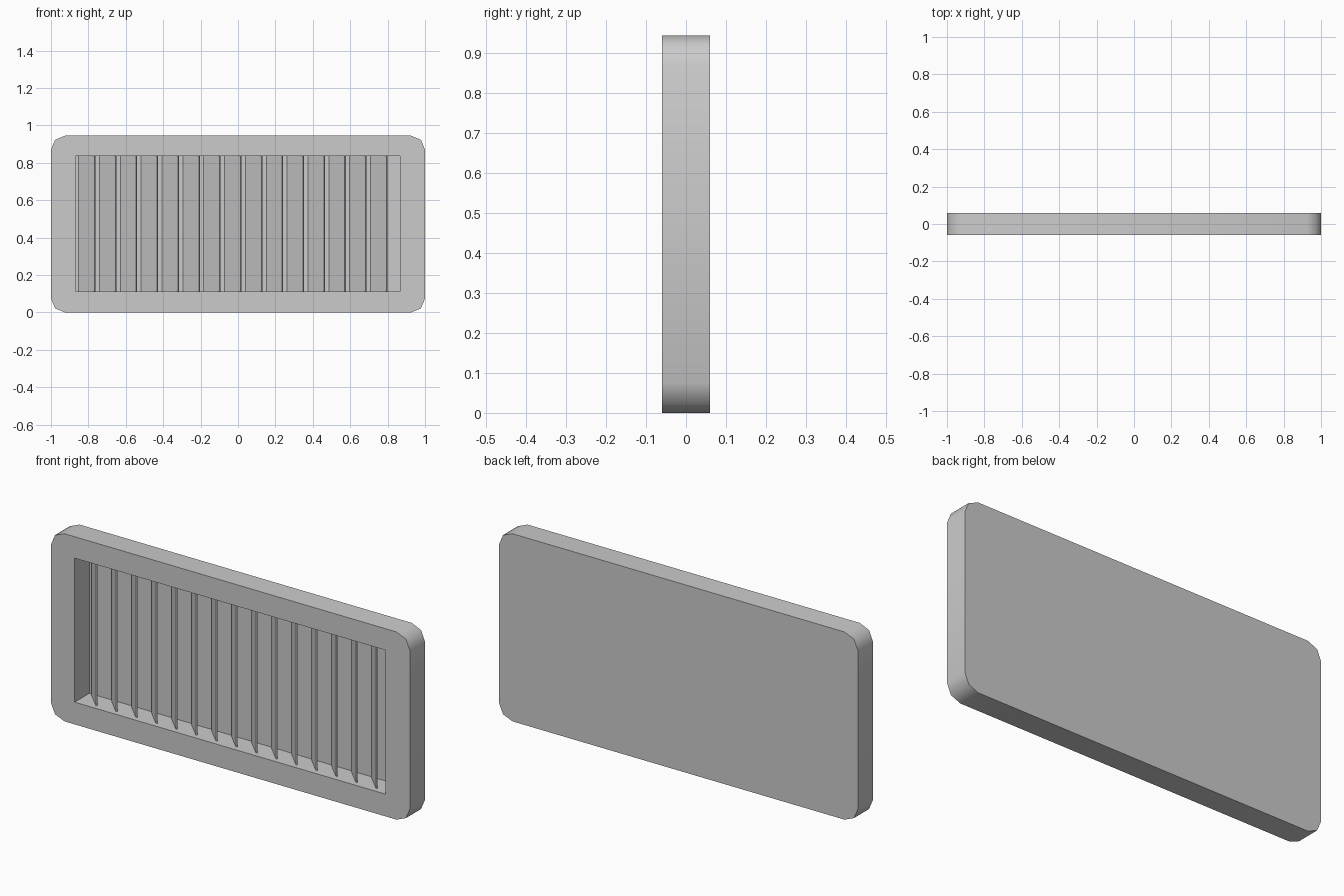
import bpy, bmesh
from math import cos, sin, pi, radians

if "Cube" in bpy.data.objects:
    bpy.data.objects.remove(bpy.data.objects["Cube"])

W, H, D = 1.0, 0.945, 0.06           # half width, height, half depth
X0, X1, Z0, Z1 = -0.868, 0.865, 0.112, 0.837   # recess opening
FLOOR = 0.057                         # recess floor (y)
R, SEG = 0.075, 2                     # corner rounding


def finish(name, bm, smooth=False):
    bmesh.ops.recalc_face_normals(bm, faces=bm.faces[:])
    mesh = bpy.data.meshes.new(name)
    bm.to_mesh(mesh)
    bm.free()
    ob = bpy.data.objects.new(name, mesh)
    bpy.context.collection.objects.link(ob)
    if smooth:
        bpy.ops.object.select_all(action='DESELECT')
        ob.select_set(True)
        bpy.context.view_layer.objects.active = ob
        bpy.ops.object.shade_smooth_by_angle(angle=radians(60))
    return ob


def ring(bm, pts, y):
    return [bm.verts.new((x, y, z)) for x, z in pts]


def walls(bm, a, b):
    for i in range(len(a)):
        j = (i + 1) % len(a)
        bm.faces.new((a[i], a[j], b[j], b[i]))


# Frame: rounded plate with a deep rectangular recess in the front
outline = []
for k, (cx, cz) in enumerate([(W - R, H - R), (R - W, H - R), (R - W, R), (W - R, R)]):
    for s in range(SEG + 1):
        a = k * pi / 2 + s / SEG * pi / 2
        outline.append((cx + R * cos(a), cz + R * sin(a)))
opening = [(X1, Z1), (X0, Z1), (X0, Z0), (X1, Z0)]

bm = bmesh.new()
front, back = ring(bm, outline, -D), ring(bm, outline, D)
rim, floor = ring(bm, opening, -D), ring(bm, opening, FLOOR)
walls(bm, front, back)
walls(bm, rim, floor)
bm.faces.new(back)
bm.faces.new(floor)
# front border: one flat quad per side, one corner fan per corner
n = SEG + 1
for k in range(4):
    corner = front[k * n:(k + 1) * n]
    bm.faces.new(corner + [rim[k]])
    j = (k + 1) % 4
    bm.faces.new((corner[-1], front[j * n], rim[j], rim[k]))
finish("vent_frame", bm, smooth=True)

# Louvre slats: thin upright blades turned 45 degrees
COUNT, PITCH, FIRST = 15, 0.1115, -0.807
HALF, T, YC = 0.0425, 0.0028, 0.010
for i in range(COUNT):
    x = FIRST + i * PITCH
    prof = [(x - HALF - T, YC + HALF - T), (x + HALF - T, YC - HALF - T),
            (x + HALF + T, YC - HALF + T), (x - HALF + T, YC + HALF + T)]
    bm = bmesh.new()
    lo = [bm.verts.new((px, py, Z0)) for px, py in prof]
    hi = [bm.verts.new((px, py, Z1)) for px, py in prof]
    walls(bm, lo, hi)
    bm.faces.new(lo)
    bm.faces.new(hi)
    finish(f"louvre_slat_{i + 1:02d}", bm)
